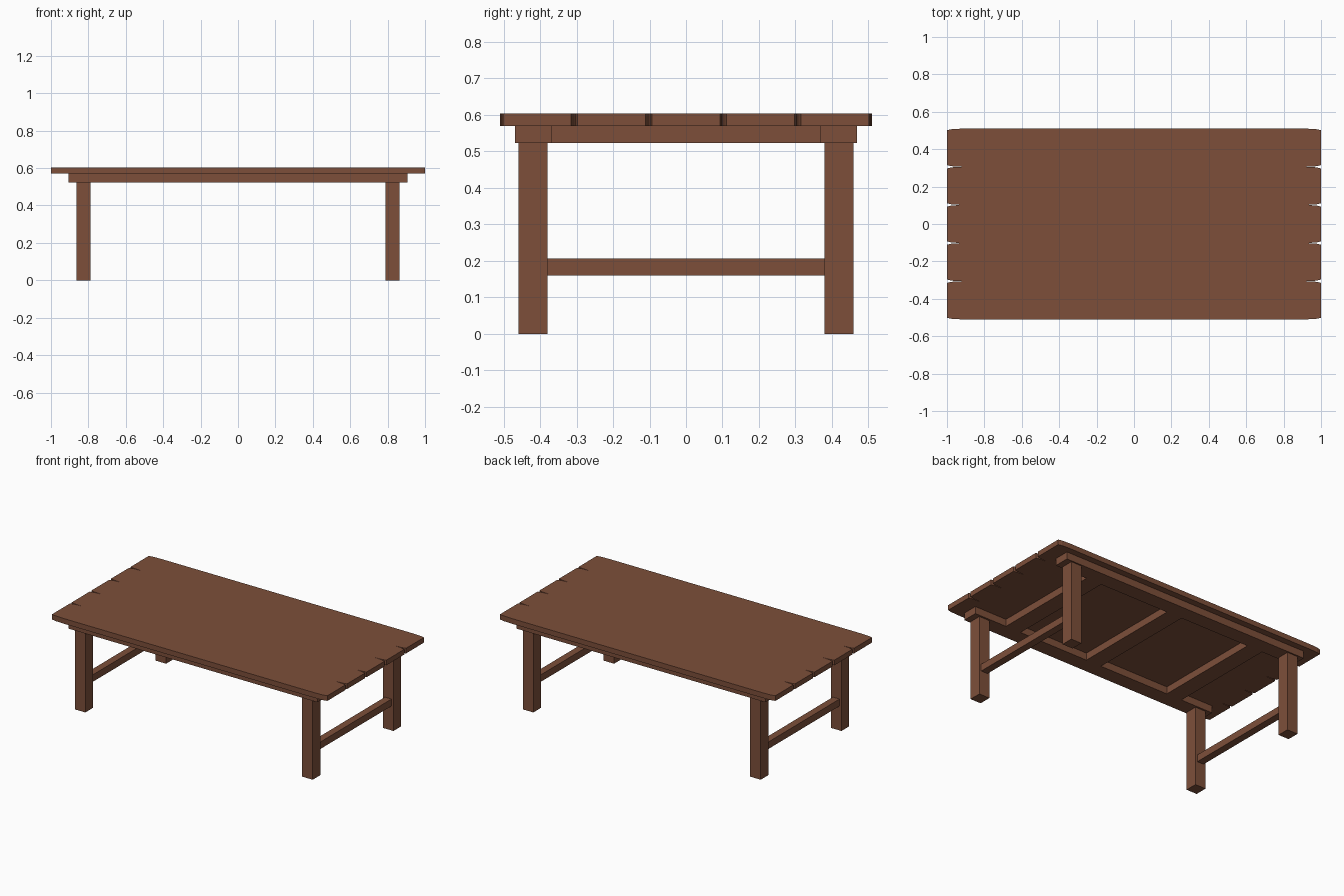
import bpy, bmesh

if "Cube" in bpy.data.objects:
    bpy.data.objects.remove(bpy.data.objects["Cube"])

wood = bpy.data.materials.new("brown_wood")
wood.diffuse_color = (0.205, 0.078, 0.042, 1)
wood.use_nodes = True
wood.node_tree.nodes["Principled BSDF"].inputs["Base Color"].default_value = wood.diffuse_color


def finish(name, bm):
    bmesh.ops.recalc_face_normals(bm, faces=bm.faces)
    mesh = bpy.data.meshes.new(name)
    bm.to_mesh(mesh)
    bm.free()
    mesh.materials.append(wood)
    ob = bpy.data.objects.new(name, mesh)
    bpy.context.collection.objects.link(ob)
    return ob


def box(name, x0, x1, y0, y1, z0, z1):
    bm = bmesh.new()
    bmesh.ops.create_cube(bm, size=1)
    for v in bm.verts:
        v.co.x = x1 if v.co.x > 0 else x0
        v.co.y = y1 if v.co.y > 0 else y0
        v.co.z = z1 if v.co.z > 0 else z0
    return finish(name, bm)


def plank(name, yc, half, z0, z1):
    # quarter outline of the eased plank end, mirrored to all four corners
    q = [(0.92, half), (0.975, half - 0.003), (1.0, half - 0.009)]
    right = q + [(x, -y) for x, y in reversed(q)]
    outline = right + [(-x, -y) for x, y in right]
    bm = bmesh.new()
    face = bm.faces.new([bm.verts.new((x, y + yc, z0)) for x, y in outline])
    ext = bmesh.ops.extrude_face_region(bm, geom=[face])
    top = [g for g in ext["geom"] if isinstance(g, bmesh.types.BMVert)]
    bmesh.ops.translate(bm, verts=top, vec=(0, 0, z1 - z0))
    return finish(name, bm)


TOP, UNDER, LEG_TOP = 0.604, 0.57, 0.523

# five tabletop planks
for i in range(5):
    plank(f"top_plank_{i + 1}", (i - 2) * 0.204, 0.102, UNDER, TOP)

# long rails under the top
for side, s in (("front", -1), ("back", 1)):
    ys = sorted((s * 0.367, s * 0.468))
    box(f"{side}_rail", -0.905, 0.905, *ys, LEG_TOP, UNDER)

# cross battens between the rails
for i, x in enumerate((-0.615, 0, 0.615)):
    box(f"cross_batten_{i + 1}", x - 0.056, x + 0.056, -0.367, 0.367, LEG_TOP, UNDER)

# legs and low stretchers at each end
for end, sx in (("left", -1), ("right", 1)):
    xc = sx * 0.826
    for side, s in (("front", -1), ("back", 1)):
        ys = sorted((s * 0.379, s * 0.459))
        box(f"{side}_{end}_leg", xc - 0.038, xc + 0.038, *ys, 0, LEG_TOP)
    box(f"{end}_stretcher", xc - 0.024, xc + 0.024, -0.379, 0.379, 0.16, 0.206)
